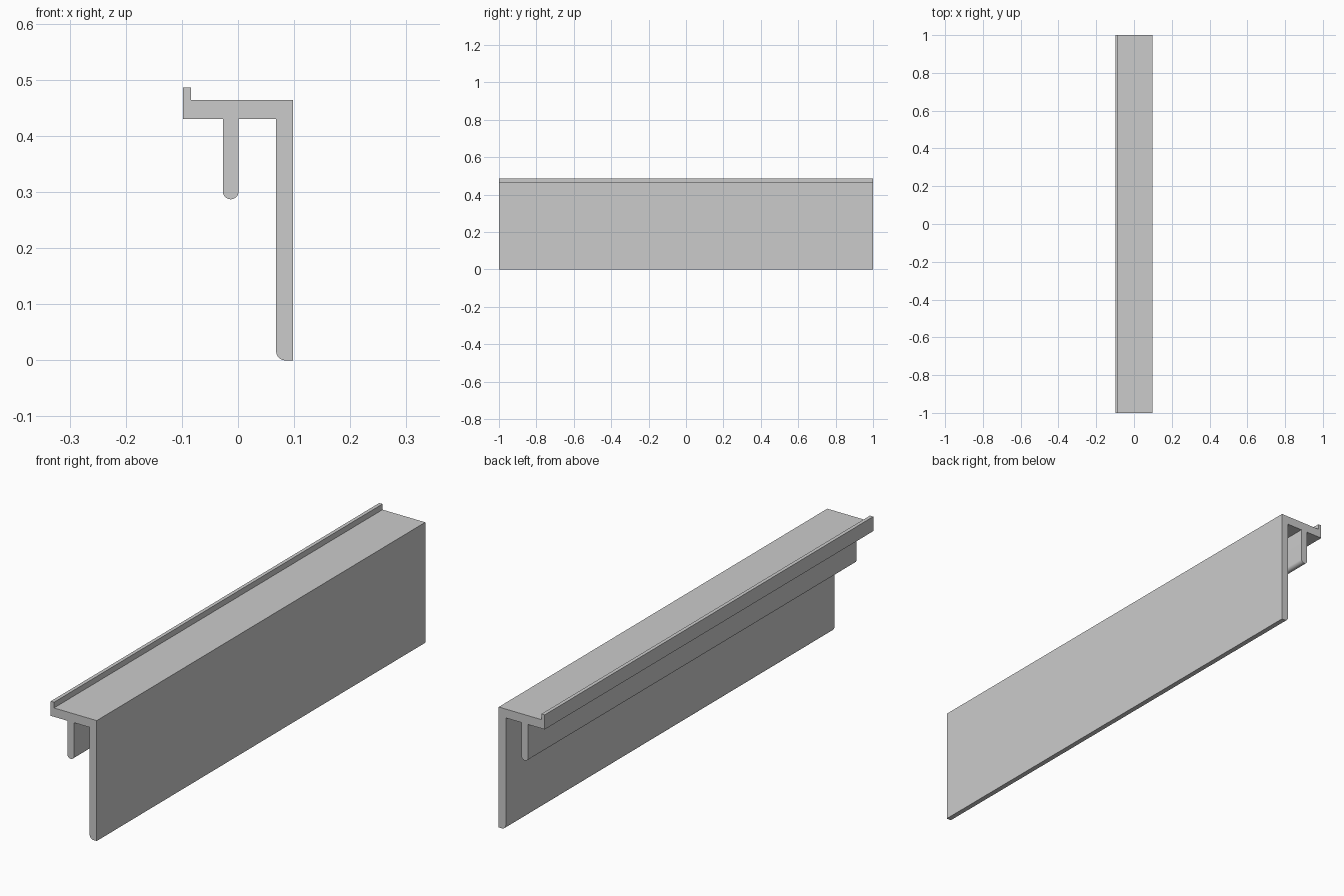
import bpy, bmesh
from math import sin, cos, pi

cube = bpy.data.objects.get("Cube")
if cube:
    bpy.data.objects.remove(cube, do_unlink=True)

grey = bpy.data.materials.new("plain_grey")
grey.use_nodes = True
colour = (0.6, 0.6, 0.6, 1)
grey.diffuse_color = colour
grey.node_tree.nodes["Principled BSDF"].inputs["Base Color"].default_value = colour

HALF_LENGTH = 1.0


def arc(cx, cz, r, start, end, steps):
    """Points along an arc in the profile plane."""
    angles = [start + (end - start) * i / steps for i in range(steps + 1)]
    return [(cx + r * cos(a), cz + r * sin(a)) for a in angles]


# Main dimensions of the cross-section
left, right = -0.098, 0.098
lip_right, lip_top = -0.084, 0.486
plate_top, plate_bottom = 0.464, 0.43
rib_centre, rib_radius, rib_bottom = -0.013, 0.014, 0.287
skirt_left, skirt_radius = 0.068, 0.016

# Cross-section, counter-clockwise from the lower left of the top plate
profile = [(left, plate_bottom), (rib_centre - rib_radius, plate_bottom)]
profile += arc(rib_centre, rib_bottom + rib_radius, rib_radius, pi, 2 * pi, 16)
profile += [(rib_centre + rib_radius, plate_bottom), (skirt_left, plate_bottom)]
profile += arc(skirt_left + skirt_radius, skirt_radius, skirt_radius, pi, 1.5 * pi, 10)
profile += [(right, 0), (right, plate_top), (lip_right, plate_top),
            (lip_right, lip_top), (left, lip_top)]

# Extrude the cross-section along the length
bm = bmesh.new()
face = bm.faces.new([bm.verts.new((x, -HALF_LENGTH, z)) for x, z in profile])
extruded = bmesh.ops.extrude_face_region(bm, geom=[face], use_keep_orig=True)
verts = [g for g in extruded["geom"] if isinstance(g, bmesh.types.BMVert)]
bmesh.ops.translate(bm, verts=verts, vec=(0, 2 * HALF_LENGTH, 0))
bmesh.ops.recalc_face_normals(bm, faces=bm.faces)
mesh = bpy.data.meshes.new("edge_trim")
bm.to_mesh(mesh)
bm.free()
mesh.materials.append(grey)

trim = bpy.data.objects.new("edge_trim", mesh)
bpy.context.collection.objects.link(trim)
bpy.context.view_layer.objects.active = trim
trim.select_set(True)
bpy.ops.object.shade_smooth_by_angle(angle=pi / 6)
